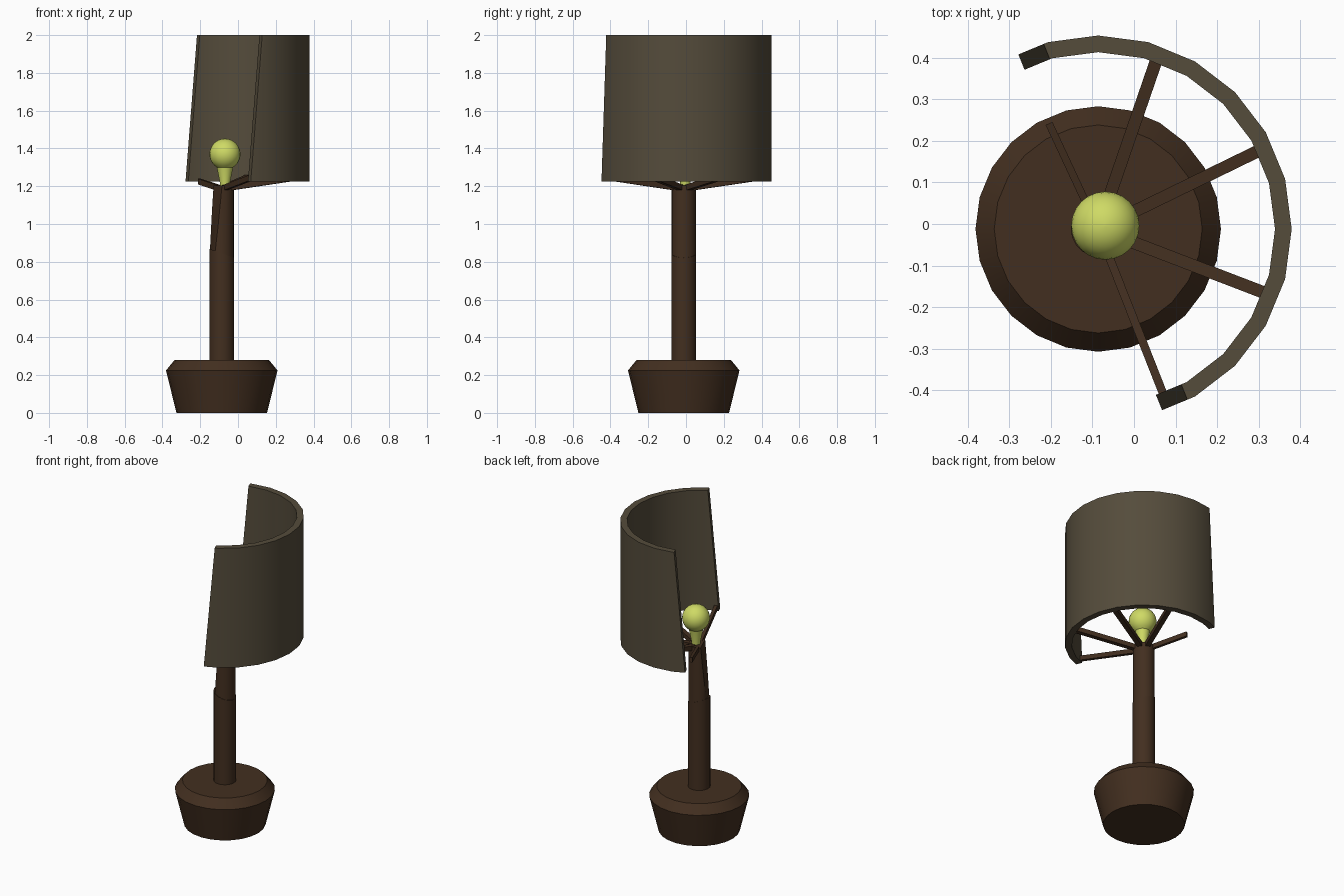
import bpy, bmesh, math
from mathutils import Vector

if "Cube" in bpy.data.objects:
    bpy.data.objects.remove(bpy.data.objects["Cube"])

CX, CY = -0.086, -0.012          # lamp axis
TILT = math.radians(22)          # facing of the slanted slice
CUT_CO = Vector((CX, CY, 1.47))
CUT_NO = Vector((math.cos(TILT), math.sin(TILT), -0.085)).normalized()


def material(name, rgb):
    m = bpy.data.materials.new(name)
    m.diffuse_color = (*rgb, 1)
    m.use_nodes = True
    m.node_tree.nodes["Principled BSDF"].inputs["Base Color"].default_value = m.diffuse_color
    return m


WOOD = material("dark_wood", (0.055, 0.028, 0.014))
CLOTH = material("shade_cloth", (0.09, 0.072, 0.044))
GLOW = material("bulb_glow", (0.62, 0.70, 0.13))


def finish(bm, name, mat, angle=35):
    bmesh.ops.recalc_face_normals(bm, faces=bm.faces)
    me = bpy.data.meshes.new(name)
    bm.to_mesh(me)
    bm.free()
    ob = bpy.data.objects.new(name, me)
    bpy.context.collection.objects.link(ob)
    me.materials.append(mat)
    bpy.ops.object.select_all(action='DESELECT')
    ob.select_set(True)
    bpy.context.view_layer.objects.active = ob
    bpy.ops.object.shade_smooth_by_angle(angle=math.radians(angle))
    return ob


def lathe(profile, sides, cx=CX, cy=CY, closed=False):
    """Revolve (radius, z) points; open profiles get end caps."""
    bm = bmesh.new()
    rings = []
    for r, z in profile:
        rings.append([bm.verts.new((cx + r * math.cos(2 * math.pi * i / sides),
                                    cy + r * math.sin(2 * math.pi * i / sides), z))
                      for i in range(sides)])
    pairs = list(zip(rings, rings[1:]))
    if closed:
        pairs.append((rings[-1], rings[0]))
    else:
        bm.faces.new(rings[0])
        bm.faces.new(rings[-1])
    for a, b in pairs:
        for i in range(sides):
            j = (i + 1) % sides
            bm.faces.new((a[i], a[j], b[j], b[i]))
    bmesh.ops.recalc_face_normals(bm, faces=bm.faces)
    return bm


def slice_off(bm, co, no):
    """Keep the side the normal points to and cap the cut."""
    geom = bm.verts[:] + bm.edges[:] + bm.faces[:]
    bmesh.ops.bisect_plane(bm, geom=geom, plane_co=co, plane_no=no, clear_inner=True)
    open_edges = [e for e in bm.edges if e.is_boundary]
    bmesh.ops.holes_fill(bm, edges=open_edges, sides=0)
    return bm


# Base
finish(lathe([(0.24, 0), (0.295, 0.225), (0.25, 0.28)], 24), "base", WOOD)

# Post: whole lower part, sliced upper part, meeting on a slanted joint
joint_co, joint_no = Vector((CX, CY, 0.845)), Vector((0.36, 0, 1)).normalized()
finish(slice_off(lathe([(0.066, 0.27), (0.066, 1.0)], 20), joint_co, -joint_no),
       "lower_post", WOOD)
upper = slice_off(lathe([(0.064, 0.7), (0.064, 1.205)], 20), joint_co, joint_no)
finish(slice_off(upper, CUT_CO, CUT_NO), "upper_post", WOOD)

# Shade: hollow drum sliced in half by the slanted plane
ring = [(0.465, 1.225), (0.465, 2.0), (0.425, 2.0), (0.425, 1.225)]
finish(slice_off(lathe(ring, 24, closed=True), CUT_CO, CUT_NO), "lamp_shade", CLOTH)


# Spokes carrying the shade; the last one is broken short
def spoke(name, degrees, reach, width):
    a = math.radians(degrees)
    out, side = Vector((math.cos(a), math.sin(a), 0)), Vector((-math.sin(a), math.cos(a), 0))
    bm = bmesh.new()
    ends = []
    for r in (0.03, reach):
        mid = Vector((CX, CY, 1.19 + 0.14 * (r - 0.03))) + out * r
        h = 0.015
        ends.append([bm.verts.new(mid + side * s * width / 2 + Vector((0, 0, t * h)))
                     for s, t in ((-1, -1), (1, -1), (1, 1), (-1, 1))])
    a, b = ends
    bm.faces.new(a)
    bm.faces.new(b)
    for i in range(4):
        j = (i + 1) % 4
        bm.faces.new((a[i], a[j], b[j], b[i]))
    finish(bm, name, WOOD)


for n, (deg, reach, width) in enumerate([(-68.5, 0.44, 0.02), (-21, 0.435, 0.03), (26, 0.435, 0.03),
                                         (71, 0.435, 0.03), (115, 0.28, 0.018)]):
    spoke(f"spoke_{n + 1}", deg, reach, width)

# Bulb: tapered neck flowing into a ball
bulb = [(0.025, 1.19), (0.027, 1.22), (0.043, 1.30)]
for k in range(1, 13):
    t = math.radians(-58 + k * 146 / 12)
    bulb.append((0.082 * math.cos(t), 1.37 + 0.082 * math.sin(t)))
finish(lathe(bulb, 24, -0.069, -0.004), "bulb", GLOW, 40)
